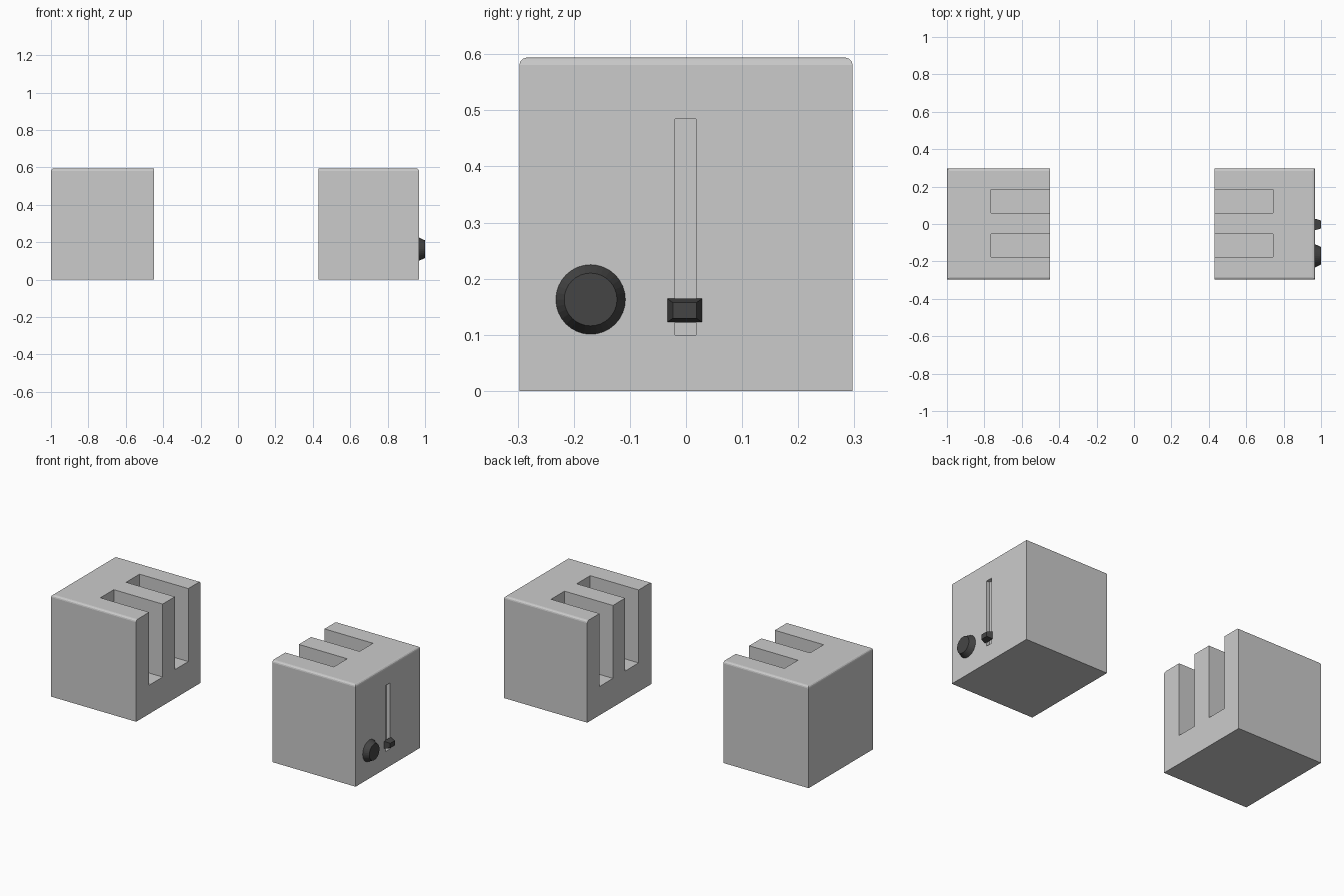
import bpy
import bmesh
from math import pi
from mathutils import Matrix, Vector

cube = bpy.data.objects.get("Cube")
if cube:
    bpy.data.objects.remove(cube)


def material(name, value):
    mat = bpy.data.materials.new(name)
    mat.use_nodes = True
    colour = (value, value, value, 1)
    mat.diffuse_color = colour
    mat.node_tree.nodes["Principled BSDF"].inputs["Base Color"].default_value = colour
    return mat


SHELL = material("light grey", 0.6)
BLACK = material("charcoal", 0.06)
HALF_Y, HEIGHT = 0.297, 0.594


def make_object(name, bm, mat):
    mesh = bpy.data.meshes.new(name)
    bmesh.ops.recalc_face_normals(bm, faces=bm.faces)
    bm.to_mesh(mesh)
    bm.free()
    obj = bpy.data.objects.new(name, mesh)
    bpy.context.collection.objects.link(obj)
    mesh.materials.append(mat)
    return obj


def box(low, high):
    bm = bmesh.new()
    low, high = Vector(low), Vector(high)
    bmesh.ops.create_cube(bm, size=1, matrix=Matrix.Translation((low + high) / 2)
                          @ Matrix.Diagonal((*(high - low), 1)))
    return bm


def cut(target, low, high):
    cutter = make_object(target.name + "_cutter", box(low, high), SHELL)
    mod = target.modifiers.new("cut", "BOOLEAN")
    mod.operation, mod.solver, mod.object = "DIFFERENCE", "EXACT", cutter
    bpy.context.view_layer.objects.active = target
    bpy.ops.object.modifier_apply(modifier=mod.name)
    bpy.data.objects.remove(cutter)


def body_half(name, outer, inner, slot_end):
    """Half of the body: rounded top rim, two bread slots open at the cut face."""
    bm = box((min(outer, inner), -HALF_Y, 0), (max(outer, inner), HALF_Y, HEIGHT))
    rim = [e for e in bm.edges
           if all(v.co.z > HEIGHT - 0.01 for v in e.verts)
           and not all(abs(v.co.x - inner) < 0.01 for v in e.verts)]
    bmesh.ops.bevel(bm, geom=rim, offset=0.013, segments=3, profile=0.5,
                    affect="EDGES")
    obj = make_object(name, bm, SHELL)
    past = inner + (0.1 if inner > outer else -0.1)
    for y in (-0.177, 0.06):
        cut(obj, (min(past, slot_end), y, 0.168), (max(past, slot_end), y + 0.124, 1))
    return obj


body_half("body_half_plain", -1, -0.45, -0.765)
control_half = body_half("body_half_controls", 0.968, 0.43, 0.743)

# Groove for the lever
cut(control_half, (0.948, -0.02, 0.1), (1.1, 0.018, 0.485))

# Round dial
bm = bmesh.new()
bmesh.ops.create_cone(bm, cap_ends=True, segments=32, radius1=0.062, radius2=0.047,
                      depth=0.032, matrix=Matrix.Translation((0.984, -0.17, 0.163))
                      @ Matrix.Rotation(pi / 2, 4, "Y"))
make_object("dial", bm, BLACK)

# Lever knob, tapering outward
bm = box((0.966, -0.034, 0.122), (1, 0.029, 0.165))
for v in bm.verts:
    if v.co.x > 0.99:
        v.co.y = -0.0025 + (v.co.y + 0.0025) * 0.67
        v.co.z = 0.1435 + (v.co.z - 0.1435) * 0.65
make_object("lever", bm, BLACK)
